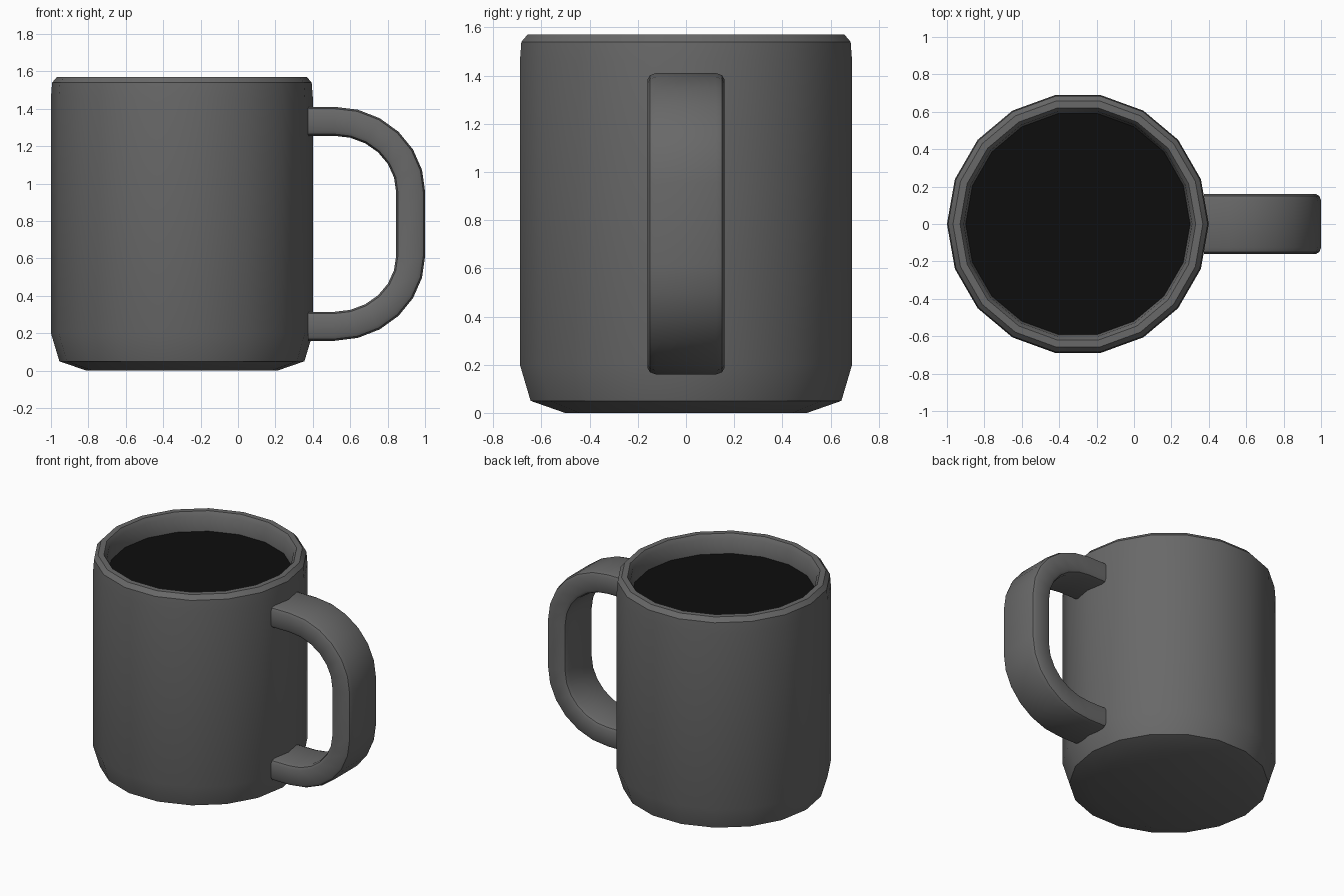
import bpy, bmesh
from math import sin, cos, pi, radians
from mathutils import Vector

cube = bpy.data.objects.get("Cube")
if cube:
    bpy.data.objects.remove(cube)

CENTRE_X = -0.3
SIDES = 18


def material(name, value):
    mat = bpy.data.materials.new(name)
    mat.use_nodes = True
    colour = (value, value, value, 1)
    mat.diffuse_color = colour
    bsdf = mat.node_tree.nodes["Principled BSDF"]
    bsdf.inputs["Base Color"].default_value = colour
    bsdf.inputs["Roughness"].default_value = 0.6
    return mat


def loft(name, rings, mat):
    """Skin a list of equal-length closed rings and cap both ends."""
    bm = bmesh.new()
    loops = [[bm.verts.new(p) for p in ring] for ring in rings]
    n = len(loops[0])
    for a, b in zip(loops, loops[1:]):
        for i in range(n):
            j = (i + 1) % n
            bm.faces.new((a[i], a[j], b[j], b[i]))
    bm.faces.new(loops[0][::-1])
    bm.faces.new(loops[-1])
    bmesh.ops.recalc_face_normals(bm, faces=bm.faces)
    mesh = bpy.data.meshes.new(name)
    bm.to_mesh(mesh)
    bm.free()
    obj = bpy.data.objects.new(name, mesh)
    bpy.context.collection.objects.link(obj)
    mesh.materials.append(mat)
    bpy.ops.object.select_all(action="DESELECT")
    obj.select_set(True)
    bpy.context.view_layer.objects.active = obj
    bpy.ops.object.shade_smooth_by_angle(angle=radians(30))
    return obj


def circle(r, z):
    angles = [2 * pi * i / SIDES for i in range(SIDES)]
    return [(CENTRE_X + r * cos(a), r * sin(a), z) for a in angles]


ceramic = material("grey ceramic", 0.14)
coffee = material("black coffee", 0.004)

# Mug body: outside from base to rim, then down the inside to the floor
profile = [(0.51, 0), (0.655, 0.05), (0.7, 0.2), (0.7, 1.46), (0.694, 1.54),
           (0.668, 1.57), (0.63, 1.57), (0.61, 1.54), (0.6, 1.44),
           (0.6, 0.2), (0.5, 0.1)]
loft("mug_body", [circle(r, z) for r, z in profile], ceramic)

# Coffee: thin disc resting against the inner wall
loft("coffee_surface", [circle(0.6, 1.43), circle(0.602, 1.437)], coffee)

# Handle path: upper half as (x, z, normal angle), then mirrored below
MID_Z, ARC_X, ARC_Z = 0.785, 0.515, 0.955
upper = [(0.375, 1.333, pi / 2)]
for i in range(7):
    a = pi / 2 * (1 - i / 6)
    upper.append((ARC_X + 0.408 * cos(a), ARC_Z + 0.378 * sin(a), a))
path = upper + [(x, 2 * MID_Z - z, -a) for x, z, a in reversed(upper)]

# Handle section: rounded rectangle as (across, outward)
corner = [(0.16, 0.05), (0.15, 0.068), (0.125, 0.0775)]
section = (corner + [(-w, t) for w, t in reversed(corner)]
           + [(-w, -t) for w, t in corner]
           + [(w, -t) for w, t in reversed(corner)])

rings = []
for x, z, a in path:
    out = Vector((cos(a), 0, sin(a)))
    rings.append([Vector((x, w, z)) + out * t for w, t in section])
loft("handle", rings, ceramic)
